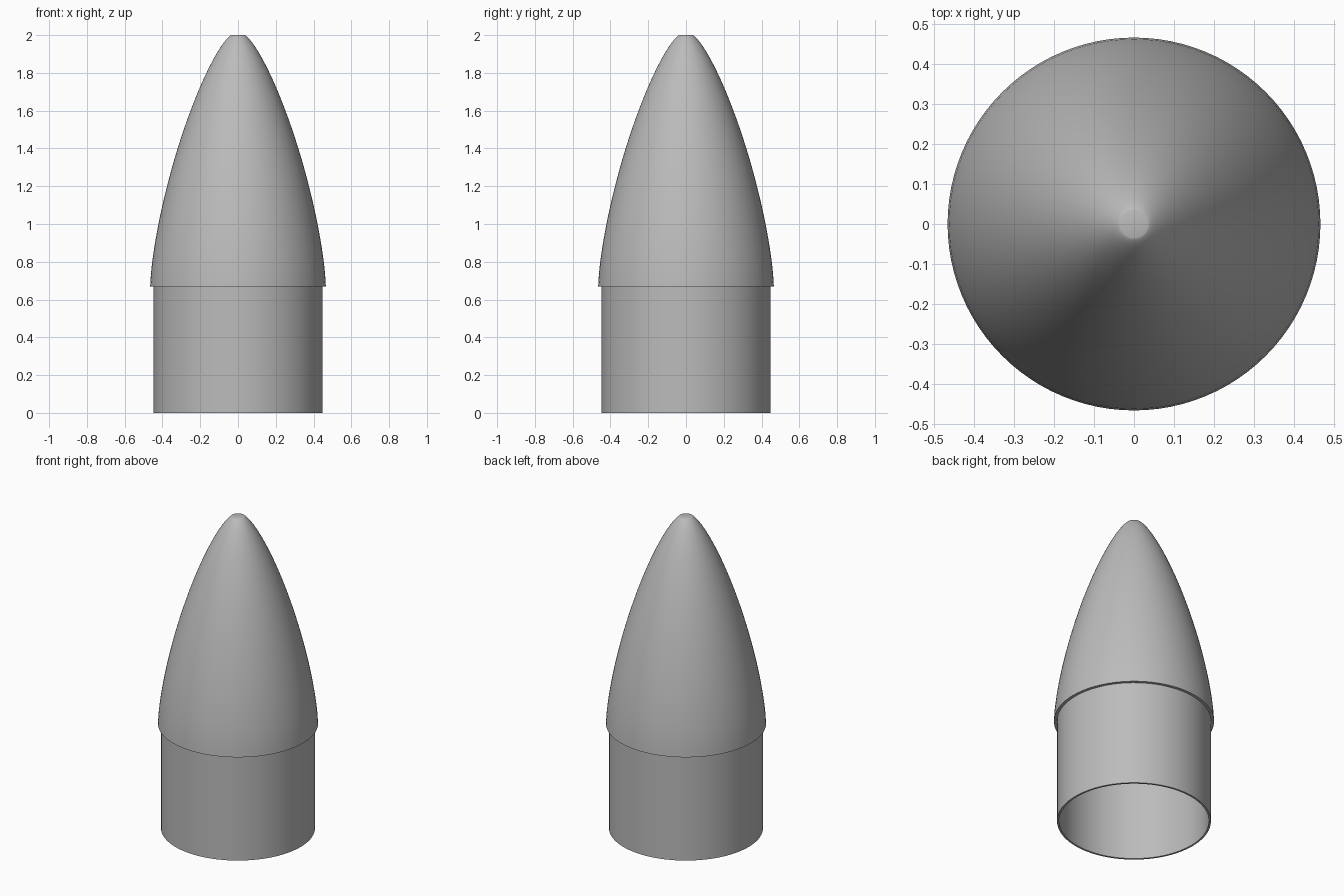
import bpy, bmesh, math

cube = bpy.data.objects.get("Cube")
if cube:
    bpy.data.objects.remove(cube)

SEGMENTS = 96
BASE_Z, TOP_Z = 0.67, 2.0
NOSE_R, SHOULDER_R, WALL = 0.465, 0.447, 0.012

grey = bpy.data.materials.new("plain_grey")
grey.use_nodes = True
colour = (0.5, 0.5, 0.5, 1)
grey.diffuse_color = colour
grey.node_tree.nodes["Principled BSDF"].inputs["Base Color"].default_value = colour


def haack(t):
    """Relative radius of a slender ogive, t = 0 at the tip and 1 at the base."""
    a = math.acos(1 - 2 * t)
    return math.sqrt(max(0, (a - math.sin(2 * a) / 2) / math.pi))


def ogive(radius, top, tip, steps=40):
    """Profile from base to the small flat tip."""
    pts = []
    for i in range(steps + 1):
        t = 1 - i / steps
        t = t * t
        r = tip + (radius - tip) * haack(t)
        pts.append((r, top - (top - BASE_Z) * t))
    return pts


def lathe(name, profile):
    """Spin a closed (radius, height) profile about the z axis."""
    bm = bmesh.new()
    verts = [bm.verts.new((r, 0, z)) for r, z in profile]
    edges = [bm.edges.new((a, b)) for a, b in zip(verts, verts[1:] + verts[:1])]
    bmesh.ops.spin(bm, geom=verts + edges, axis=(0, 0, 1), cent=(0, 0, 0),
                   angle=math.tau, steps=SEGMENTS, use_duplicate=False)
    bmesh.ops.remove_doubles(bm, verts=bm.verts, dist=0.00005)
    bmesh.ops.recalc_face_normals(bm, faces=bm.faces)
    mesh = bpy.data.meshes.new(name)
    bm.to_mesh(mesh)
    bm.free()
    obj = bpy.data.objects.new(name, mesh)
    bpy.context.collection.objects.link(obj)
    mesh.materials.append(grey)
    bpy.ops.object.select_all(action="DESELECT")
    obj.select_set(True)
    bpy.context.view_layer.objects.active = obj
    bpy.ops.object.shade_smooth_by_angle(angle=math.radians(30))
    return obj


# Hollow nose shell with a flat tip
outer = ogive(NOSE_R, TOP_Z, 0.035)
inner = ogive(SHOULDER_R - WALL, TOP_Z - 0.03, 0.02)
lathe("nose_shell", outer + [(0, TOP_Z), (0, TOP_Z - 0.03)] + inner[::-1])

# Open tube that slides into the body
inside = SHOULDER_R - WALL
lathe("shoulder_tube", [(SHOULDER_R, 0), (SHOULDER_R, BASE_Z),
                        (inside, BASE_Z), (inside, 0)])
